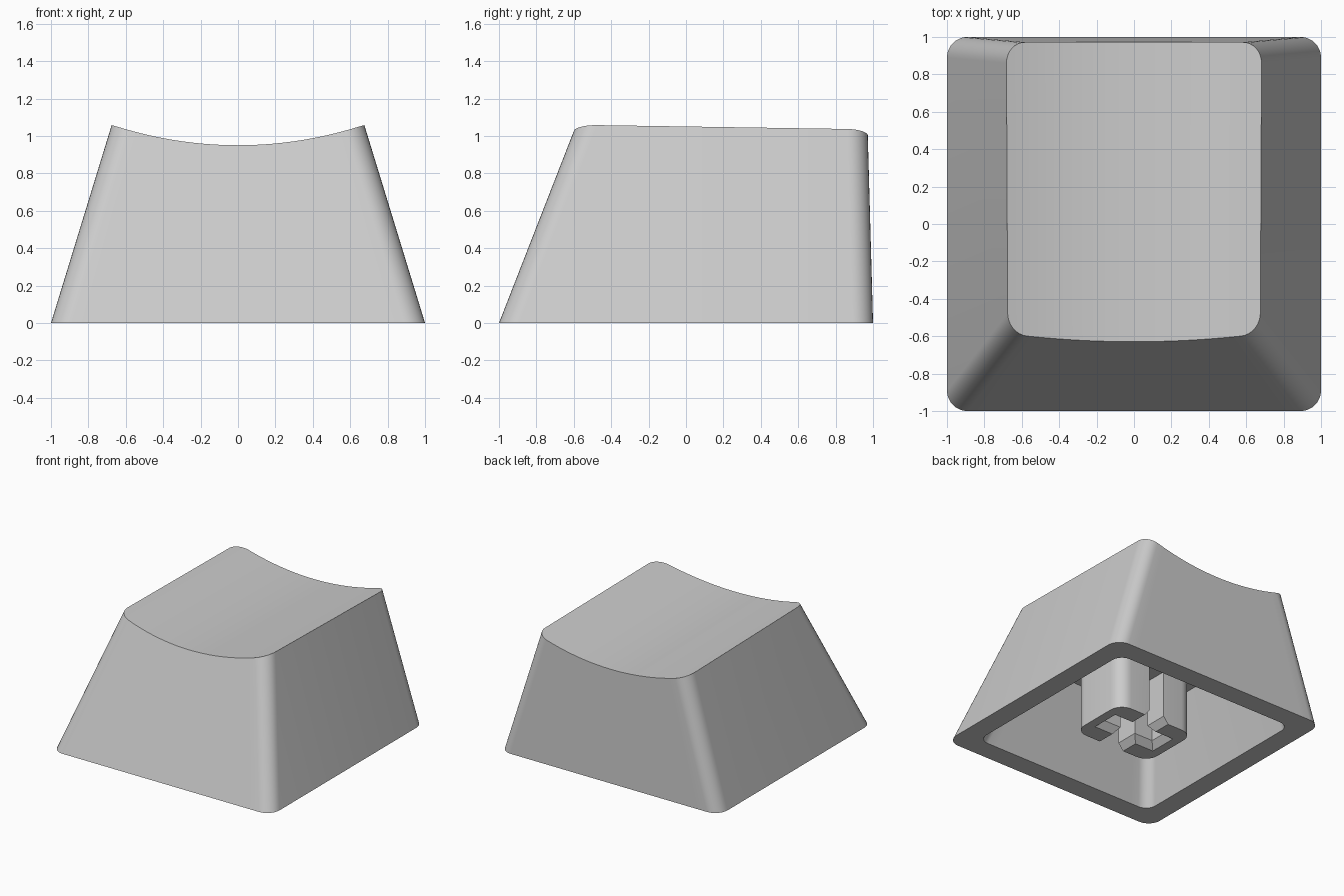
import bpy, bmesh, math

if "Cube" in bpy.data.objects:
    bpy.data.objects.remove(bpy.data.objects["Cube"])

CORNER_STEPS, EDGE_STEPS = 8, 20

grey = bpy.data.materials.new("grey plastic")
grey.diffuse_color = (0.6, 0.6, 0.6, 1)
grey.use_nodes = True
grey.node_tree.nodes["Principled BSDF"].inputs["Base Color"].default_value = grey.diffuse_color


def ring(hx, y0, y1, r, edge_steps=EDGE_STEPS):
    """Rounded rectangle as two matching left-to-right rows: front and back."""
    offs = []  # (x, inset from the front/back edge)
    for i in range(CORNER_STEPS + 1):
        a = math.pi / 2 * i / CORNER_STEPS
        offs.append((-hx + r - r * math.cos(a), r - r * math.sin(a)))
    for i in range(1, edge_steps):
        offs.append((-(hx - r) + 2 * (hx - r) * i / edge_steps, 0))
    offs += [(-x, d) for x, d in reversed(offs[:CORNER_STEPS + 1])]
    front = [(x, y0 + d) for x, d in offs]
    back = [(x, y1 - d) for x, d in offs]
    return front + back[::-1]


def outer(z):
    return ring(1 - 0.3066 * z, -1 + 0.39 * z, 1 - 0.028 * z, 0.11)


def inner(z):
    return ring(0.83 - 0.3066 * z, -0.83 + 0.39 * z, 0.83 - 0.028 * z, 0.09)


def dish(x, y):
    """Height of the scooped, slightly tilted top."""
    radius = 2.126
    return 0.95 + radius - math.sqrt(radius ** 2 - x * x) - 0.017 * (y + 0.6)


def loft(bm, loops):
    """Join equally long point loops with quads; returns the vertex loops."""
    loops = [[bm.verts.new(p) for p in loop] for loop in loops]
    n = len(loops[0])
    for a, b in zip(loops, loops[1:]):
        for i in range(n):
            j = (i + 1) % n
            bm.faces.new((a[i], a[j], b[j], b[i]))
    return loops


def solid(name, loops):
    """Capped loft as an object."""
    bm = bmesh.new()
    loops = loft(bm, loops)
    bm.faces.new(loops[0])
    bm.faces.new(loops[-1])
    return finish(bm, name)


def finish(bm, name):
    bmesh.ops.recalc_face_normals(bm, faces=bm.faces)
    mesh = bpy.data.meshes.new(name)
    bm.to_mesh(mesh)
    bm.free()
    mesh.materials.append(grey)
    obj = bpy.data.objects.new(name, mesh)
    bpy.context.collection.objects.link(obj)
    return obj


def smooth(obj):
    bpy.ops.object.select_all(action='DESELECT')
    obj.select_set(True)
    bpy.context.view_layer.objects.active = obj
    bpy.ops.object.shade_smooth_by_angle(angle=math.radians(30))


def cut(obj, cutter):
    bpy.context.view_layer.objects.active = obj
    mod = obj.modifiers.new("cut", 'BOOLEAN')
    mod.operation, mod.solver, mod.object = 'DIFFERENCE', 'EXACT', cutter
    bpy.ops.object.modifier_apply(modifier=mod.name)
    bpy.data.objects.remove(cutter)


# Hollow cap shell: ceiling, inner walls, bottom rim, outer walls, scooped top
CEILING = 0.65
count = len(outer(0))
top = []
for i in range(count):
    z = 1.0
    for _ in range(12):
        z = dish(*outer(z)[i])
    top.append((*outer(z)[i], z))

bm = bmesh.new()
loops = loft(bm, [[(x, y, CEILING) for x, y in inner(CEILING)],
                  [(x, y, 0) for x, y in inner(0)],
                  [(x, y, 0) for x, y in outer(0)],
                  top])
bm.faces.new(loops[0])
rim = loops[-1]
for i in range(count // 2 - 1):
    bm.faces.new((rim[i], rim[i + 1], rim[count - 2 - i], rim[count - 1 - i]))
smooth(finish(bm, "cap_shell"))

# Stem: rounded post with a cross-shaped socket that has a bevelled mouth
outline = ring(0.358, -0.264, 0.264, 0.11, 1)
stem = solid("stem", [[(x, y, z) for x, y in outline] for z in (0, CEILING + 0.01)])
for hx, hy in ((0.24, 0.074), (0.07, 0.31)):
    cut(stem, solid("socket_cutter", [
        [(-hx - g, -hy - g, z), (hx + g, -hy - g, z), (hx + g, hy + g, z), (-hx - g, hy + g, z)]
        for g, z in ((0.088, -0.055), (0, 0.055), (0, 0.44))]))
smooth(stem)
